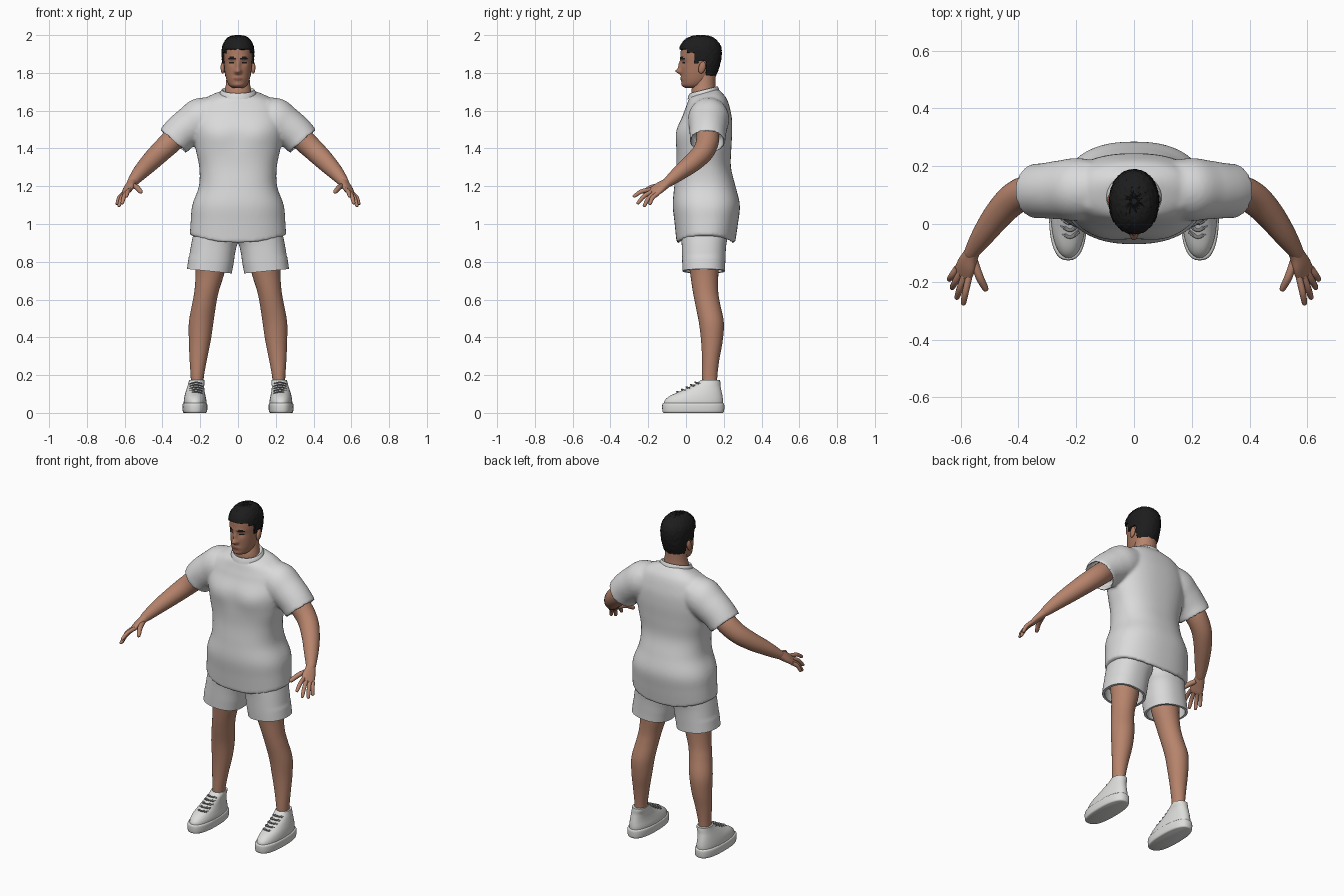
import bpy, bmesh, math, random
from mathutils import Vector as V

random.seed(4)
if "Cube" in bpy.data.objects:
    bpy.data.objects.remove(bpy.data.objects["Cube"])


def material(name, rgb):
    m = bpy.data.materials.new(name)
    m.use_nodes = True
    m.diffuse_color = (*rgb, 1)
    bsdf = m.node_tree.nodes["Principled BSDF"]
    bsdf.inputs["Base Color"].default_value = (*rgb, 1)
    bsdf.inputs["Roughness"].default_value = 0.7
    return m


SKIN = material("skin", (0.47, 0.23, 0.15))
FACE = material("face_skin", (0.41, 0.19, 0.12))
LIPS = material("lips", (0.27, 0.10, 0.075))
HAIR = material("black_hair", (0.012, 0.012, 0.013))
CLOTH = material("white_cloth", (0.70, 0.70, 0.70))
SHOE = material("white_leather", (0.72, 0.72, 0.71))
LACE = material("grey_laces", (0.22, 0.22, 0.22))


def level(z, x0, x1, y0, y1):
    """Horizontal ring from its extents."""
    return (V(((x0 + x1) / 2, (y0 + y1) / 2, z)),
            V(((x1 - x0) / 2, 0, 0)), V((0, (y1 - y0) / 2, 0)))


def tube(points, side):
    """Rings square to a path of (position, width radius, thickness radius)."""
    pos = [V(p[0]) for p in points]
    rings = []
    for i, (_, a, b) in enumerate(points):
        t = (pos[min(i + 1, len(pos) - 1)] - pos[max(i - 1, 0)]).normalized()
        u = V(side)
        u = (u - t * u.dot(t)).normalized()
        rings.append((pos[i], u * a, t.cross(u) * b))
    return rings


def spline(a, b, c, d, t):
    return 0.5 * (2 * b + (c - a) * t + (2 * a - 5 * b + 4 * c - d) * t * t
                  + (3 * b - a - 3 * c + d) * t ** 3)


def loft(bm, rings, n=32, power=2.0, steps=5, cup=None):
    """Skin smoothly through rings; cup hollows the first end."""
    last, dense = len(rings) - 1, []
    for i in range(last):
        q = [rings[min(max(i + k, 0), last)] for k in (-1, 0, 1, 2)]
        for s in range(steps):
            dense.append([spline(q[0][j], q[1][j], q[2][j], q[3][j], s / steps)
                          for j in range(3)])
    dense.append(rings[last])
    if cup is not None:
        c, u, v = dense[0]
        dense = [(c + V(cup), u * 0.86, v * 0.86), (c, u * 0.88, v * 0.88)] + dense
    loops = []
    for c, u, v in dense:
        loop = []
        for k in range(n):
            a = math.tau * k / n
            e, f = [math.copysign(abs(w) ** (2 / power), w) for w in (math.cos(a), math.sin(a))]
            loop.append(bm.verts.new(c + u * e + v * f))
        loops.append(loop)
    for lo, hi in zip(loops, loops[1:]):
        for k in range(n):
            m = (k + 1) % n
            bm.faces.new((lo[k], lo[m], hi[m], hi[k]))
    bm.faces.new(loops[0][::-1])
    bm.faces.new(loops[-1])


def finish(name, bm, mats, mirror=1, angle=50, modifiers=()):
    for v in bm.verts:
        v.co.x *= mirror
    bmesh.ops.recalc_face_normals(bm, faces=bm.faces)
    mesh = bpy.data.meshes.new(name)
    bm.to_mesh(mesh)
    bm.free()
    for m in mats:
        mesh.materials.append(m)
    ob = bpy.data.objects.new(name, mesh)
    bpy.context.collection.objects.link(ob)
    bpy.ops.object.select_all(action='DESELECT')
    ob.select_set(True)
    bpy.context.view_layer.objects.active = ob
    for kind, settings in modifiers:
        mod = ob.modifiers.new(kind.lower(), kind)
        for key, value in settings.items():
            setattr(mod, key, value)
        bpy.ops.object.modifier_apply(modifier=mod.name)
    bpy.ops.object.shade_smooth_by_angle(angle=math.radians(angle))
    return ob


def bump(x, z, cx, cz, sx, sz):
    return math.exp(-((x - cx) / sx) ** 2 / 2 - ((z - cz) / sz) ** 2 / 2)


# Shirt: torso and sleeves fused into one cloth surface
bm = bmesh.new()
torso = [(0.90, .255, -.05, .26), (1.0, .25, -.06, .275), (1.1, .242, -.07, .285),
         (1.2, .207, -.062, .262), (1.3, .205, -.052, .238), (1.4, .225, -.05, .24),
         (1.5, .24, -.045, .245), (1.58, .232, -.015, .24), (1.64, .20, .003, .22),
         (1.675, .15, .012, .19), (1.695, .095, .02, .17)]
loft(bm, [level(z, -w, w, a, b) for z, w, a, b in torso], 64, 2.35, 5, (0, 0, .06))
for s in (-1, 1):
    sleeve = [((s * .345, .113, 1.435), .095, .093), ((s * .31, .115, 1.475), .096, .096),
              ((s * .255, .118, 1.518), .102, .102), ((s * .19, .12, 1.56), .108, .11),
              ((s * .08, .12, 1.59), .09, .085)]
    loft(bm, tube(sleeve, (0, 1, 0)), 40, 2, 5, (-s * .035, 0, .045))
for v in bm.verts:
    x, y, z = v.co
    if z < 1.1:
        v.co.z += .04 * (x / .25) ** 2 * min((1.1 - z) / .2, 1)
    if z > 1.6 and abs(x) < .16:
        v.co.z += .3 * (y - .1) * (z - 1.6) / .1
    if y < .05 and abs(x) < .24:
        v.co.y -= .012 * bump(abs(x), z, .11, 1.47, .06, .05)
finish("shirt", bm, [CLOTH], modifiers=[
    ("REMESH", {"mode": 'VOXEL', "voxel_size": .009}),
    ("SMOOTH", {"factor": .5, "iterations": 5})])

# Collar band, higher at the nape
bm = bmesh.new()
loft(bm, [level(1.683, -.097, .097, .008, .178), level(1.70, -.094, .094, .013, .173),
          level(1.712, -.086, .086, .02, .166), level(1.704, -.078, .078, .026, .16)], 48, 2, 4)
for v in bm.verts:
    v.co.z += .25 * (v.co.y - .1)
finish("collar", bm, [CLOTH])

# Neck
bm = bmesh.new()
loft(bm, [level(1.62, -.08, .08, .035, .16), level(1.70, -.07, .07, .028, .158),
          level(1.75, -.063, .063, .04, .156), level(1.82, -.06, .06, .05, .16)])
finish("neck", bm, [SKIN])

# Head, with the features pushed out of the front
HEAD = [(1.72, .026, .0, .07), (1.733, .046, -.017, .10), (1.76, .060, -.022, .13),
        (1.80, .069, -.025, .155), (1.85, .074, -.027, .172), (1.90, .077, -.029, .18),
        (1.94, .073, -.022, .175), (1.97, .058, .002, .153), (1.985, .038, .03, .125),
        (1.99, .008, .068, .088)]
FEATURES = [(0, 1.808, .010, .010, .027), (0, 1.838, .008, .018, .014),
            (.012, 1.806, .006, .006, .008), (.032, 1.853, .012, .010, -.008),
            (.03, 1.879, .018, .007, .004), (0, 1.768, .019, .009, .007),
            (0, 1.736, .018, .011, .006)]


def head_mesh():
    b = bmesh.new()
    loft(b, [level(z, -w, w, f, r) for z, w, f, r in HEAD], 96, 2.15, 7)
    return b


bm = head_mesh()
for v in bm.verts:
    x, y, z = v.co
    if y < .04:
        for cx, cz, sx, sz, amount in FEATURES:
            v.co.y -= amount * bump(abs(x), z, cx, cz, sx, sz)
for f in bm.faces:
    c = f.calc_center_median()
    x, z = abs(c.x), c.z
    if c.y < .03:
        if (x / .024) ** 2 + ((z - 1.768) / .008) ** 2 < 1:
            f.material_index = 1
        brow = .014 < x < .052 and abs(z - 1.879 + .15 * abs(x - .035)) < .0055
        eye = ((x - .032) / .013) ** 2 + ((z - 1.854) / .0045) ** 2 < 1
        if brow or eye:
            f.material_index = 2
finish("head", bm, [FACE, LIPS, HAIR], angle=80)


# Cropped hair shell
def hairline(y):
    for limit, z in ((.012, 1.925), (.045, 1.905), (.066, 1.85), (.105, 1.868)):
        if y < limit:
            return z
    return 1.785


bm = head_mesh()
bm.normal_update()
bmesh.ops.recalc_face_normals(bm, faces=bm.faces)
bald = [f for f in bm.faces
        if f.calc_center_median().z < hairline(f.calc_center_median().y)]
bmesh.ops.delete(bm, geom=bald, context='FACES')
bm.normal_update()
for v in bm.verts:
    v.co += v.normal * (.009 + random.uniform(-.002, .002))
finish("hair", bm, [HAIR], modifiers=[("SOLIDIFY", {"thickness": .012, "offset": -1})])

for s, side in ((1, "left"), (-1, "right")):
    # Ear
    bm = bmesh.new()
    bmesh.ops.create_uvsphere(bm, u_segments=16, v_segments=10, radius=1)
    for v in bm.verts:
        v.co = V((.081 + .011 * v.co.x, .085 + .019 * v.co.y + .006 * v.co.z, 1.828 + .032 * v.co.z))
    finish(side + "_ear", bm, [FACE], s)

    # Arm
    bm = bmesh.new()
    arm = [((.30, .115, 1.485), .06), ((.36, .112, 1.43), .06), ((.415, .088, 1.378), .056),
           ((.468, .035, 1.325), .050), ((.52, -.035, 1.27), .040), ((.56, -.095, 1.222), .027),
           ((.568, -.11, 1.213), .02)]
    loft(bm, tube([(p, r, r) for p, r in arm], (0, 0, 1)))
    finish(side + "_arm", bm, [SKIN], s)

    # Hand: flat palm, four fingers and a thumb
    bm = bmesh.new()
    across = V((.707, .566, -.42))
    palm = [((.55, -.08, 1.234), .024, .022), ((.565, -.108, 1.213), .028, .022),
            ((.579, -.142, 1.191), .037, .019), ((.592, -.172, 1.168), .037, .013),
            ((.597, -.182, 1.162), .030, .006)]
    loft(bm, tube(palm, across), 24, 2.3)
    knuckles = V((.591, -.168, 1.171))
    tips = [(.592, -.281, 1.145), (.615, -.26, 1.107), (.632, -.225, 1.092), (.642, -.195, 1.102)]
    digits = [(knuckles + across * (.019 * i - .028), V(t), .0115) for i, t in enumerate(tips)]
    digits.append((V((.555, -.125, 1.203)), V((.511, -.232, 1.168)), .014))
    for root, tip, r in digits:
        mid = root.lerp(tip, .5) + V((.002, -.004, .008))
        near = root.lerp(tip, .92)
        loft(bm, tube([(root, r, r), (mid, r, r), (near, r * .8, r * .75),
                       (tip, r * .25, r * .25)], across), 12, 2, 4)
    finish(side + "_hand", bm, [SKIN], s)

    # Leg
    bm = bmesh.new()
    loft(bm, [level(*r) for r in (
        (.08, .185, .25, .09, .165), (.18, .182, .25, .085, .165), (.28, .165, .256, .085, .176),
        (.38, .145, .26, .08, .194), (.48, .13, .26, .068, .2), (.58, .115, .242, .048, .18),
        (.65, .10, .23, .035, .17), (.75, .07, .224, .02, .172), (.85, .06, .23, 0, .18))])
    finish(side + "_leg", bm, [SKIN], s)

    # Leg of the shorts, hollow at the hem
    bm = bmesh.new()
    loft(bm, [level(*r) for r in (
        (.75, .033, .27, -.018, .207), (.80, .024, .263, -.02, .208), (.88, .008, .25, -.022, .212),
        (.93, -.01, .24, -.025, .22), (1.02, -.01, .22, -.025, .23))], 48, 2.3, 5, (0, 0, .07))
    for v in bm.verts:
        if v.co.z < .83:
            v.co.z += .1 * (v.co.x - .15)
    finish(side + "_shorts_leg", bm, [CLOTH], s)

    # Shoe upper, sole and laces
    bm = bmesh.new()
    loft(bm, [level(*r) for r in (
        (.04, .167, .287, -.118, .195), (.065, .167, .287, -.113, .196), (.09, .172, .283, -.085, .193),
        (.115, .177, .276, -.03, .188), (.14, .179, .268, .022, .183), (.16, .177, .262, .06, .182),
        (.175, .178, .259, .08, .18))], 40, 2.2)
    finish(side + "_shoe", bm, [SHOE], s)
    bm = bmesh.new()
    loft(bm, [level(z, .228 - w, .228 + w, -.06 - w, .137 + w) for z, w in (
        (0, .058), (.006, .064), (.028, .066), (.046, .065), (.052, .06))], 48, 2.5, 3)
    finish(side + "_sole", bm, [SHOE], s)
    bm = bmesh.new()
    for i in range(5):
        y, z = .052 - .024 * i, .162 - .0125 * i
        for d in (-1, 1):
            path = [((.222 - .032, y + .022 + .006 * d, z - .008), .005, .004),
                    ((.222, y - .003, z), .005, .004),
                    ((.222 + .032, y + .022 - .006 * d, z - .008), .005, .004)]
            loft(bm, tube(path, (0, 1, 0)), 8, 2, 4)
    finish(side + "_laces", bm, [LACE], s)
